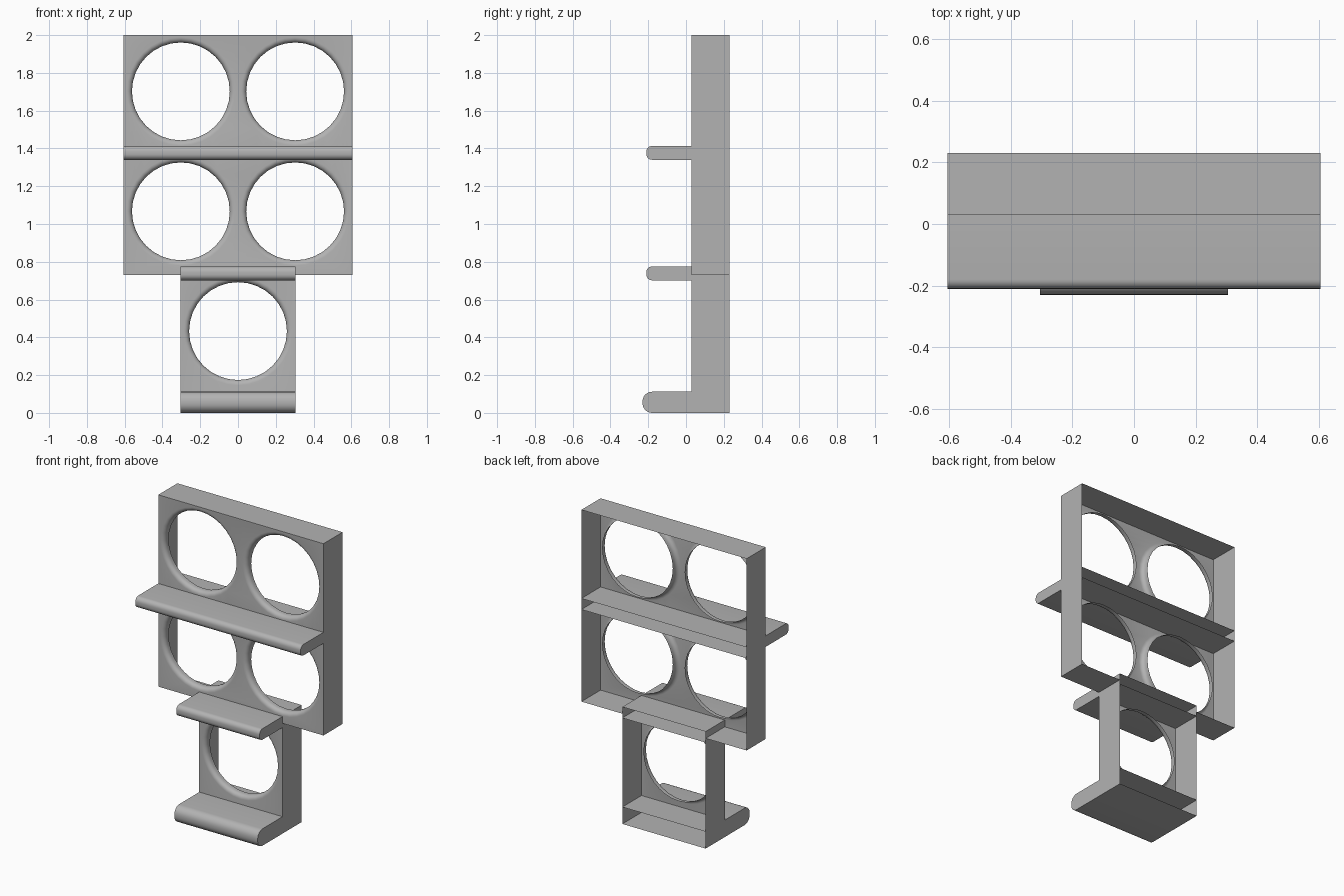
import bpy, bmesh, math

if "Cube" in bpy.data.objects:
    bpy.data.objects.remove(bpy.data.objects["Cube"])

FRONT, BACK = 0.03, 0.23      # y of the face panels and of the open back
HOLE_R, FILLET = 0.259, 0.028  # clear hole radius and rounded rim
LIP = 0.018                   # short straight collar behind the rounded rim

grey = bpy.data.materials.new("dark_grey")
grey.diffuse_color = (0.45, 0.45, 0.45, 1)
grey.use_nodes = True
grey.node_tree.nodes["Principled BSDF"].inputs["Base Color"].default_value = grey.diffuse_color


def finish(name, bm):
    bmesh.ops.remove_doubles(bm, verts=bm.verts, dist=1e-5)
    bmesh.ops.recalc_face_normals(bm, faces=bm.faces)
    me = bpy.data.meshes.new(name)
    bm.to_mesh(me)
    bm.free()
    me.materials.append(grey)
    ob = bpy.data.objects.new(name, me)
    bpy.context.collection.objects.link(ob)
    bpy.ops.object.select_all(action='DESELECT')
    bpy.context.view_layer.objects.active = ob
    ob.select_set(True)
    bpy.ops.object.shade_smooth_by_angle(angle=math.radians(40))
    return ob


def bridge(bm, a, b, closed=False):
    n = len(a)
    for i in range(n if closed else n - 1):
        j = (i + 1) % n
        bm.faces.new((a[i], a[j], b[j], b[i]))


def housing(name, outline, holes, walls, sides=32):
    """Open-backed shell: pierced front panel, rounded hole rims, thin walls."""
    bm = bmesh.new()
    loops = [[bm.verts.new((x, FRONT, z)) for x, z in outline]]
    rims = []
    arc = [k / 5 * math.pi / 2 for k in range(6)]
    profile = [(HOLE_R + FILLET * (1 - math.sin(t)), FRONT + FILLET * (1 - math.cos(t)))
               for t in arc] + [(HOLE_R, FRONT + FILLET + LIP)]
    for cx, cz in holes:
        rings = [[bm.verts.new((cx + r * math.cos(a), y, cz + r * math.sin(a)))
                  for a in (2 * math.pi * i / sides for i in range(sides))]
                 for r, y in profile]
        loops.append(rings[0])
        rims.append(rings)
    # front panel
    edges = [bm.edges.new((lp[i - 1], lp[i])) for lp in loops for i in range(len(lp))]
    bmesh.ops.triangle_fill(bm, edges=edges, use_beauty=True, normal=(0, -1, 0))
    # hole rims
    for rings in rims:
        for a, b in zip(rings, rings[1:]):
            bridge(bm, a, b, closed=True)
    # side walls
    for path in walls:
        bridge(bm, [bm.verts.new((x, FRONT, z)) for x, z in path],
               [bm.verts.new((x, BACK, z)) for x, z in path])
    return finish(name, bm)


def shelf(name, half, front, z0, z1, r):
    """Hollow ledge with a rounded nose, running through to the open back."""
    bm = bmesh.new()
    prof = [(FRONT, z0)]
    for cz, start in ((z0 + r, -90), (z1 - r, -180)):
        for k in range(7):
            a = math.radians(start - 15 * k)
            prof.append((front + r + r * math.cos(a), cz + r * math.sin(a)))
    prof.append((FRONT, z1))
    prof = [(BACK, z0)] + prof + [(BACK, z1)]
    left, right = ([bm.verts.new((x, y, z)) for y, z in prof] for x in (-half, half))
    bridge(bm, left, right)
    for side in (left, right):          # end caps
        bm.faces.new(side[1:-1])
    return finish(name, bm)


W, N = 0.605, 0.305   # half widths of the wide and narrow housings

# wide upper housing with four holes
housing("upper_housing",
        [(-W, 0.73), (-N, 0.73), (N, 0.73), (W, 0.73), (W, 2), (-W, 2)],
        [(s * 0.3025, z) for s in (-1, 1) for z in (1.067, 1.702)],
        [[(-N, 0.73), (-W, 0.73), (-W, 2), (W, 2), (W, 0.73), (N, 0.73)]])

# narrow lower housing with one hole
housing("lower_housing",
        [(-N, 0), (N, 0), (N, 0.73), (-N, 0.73)],
        [(0, 0.433)],
        [[(s * N, 0), (s * N, 0.73), (s * N, 0.775)] for s in (-1, 1)])

# ledges
shelf("upper_shelf", W, -0.21, 1.34, 1.413, 0.03)
shelf("middle_shelf", N, -0.21, 0.702, 0.775, 0.03)
shelf("bottom_shelf", N, -0.23, 0.0, 0.112, 0.05)
